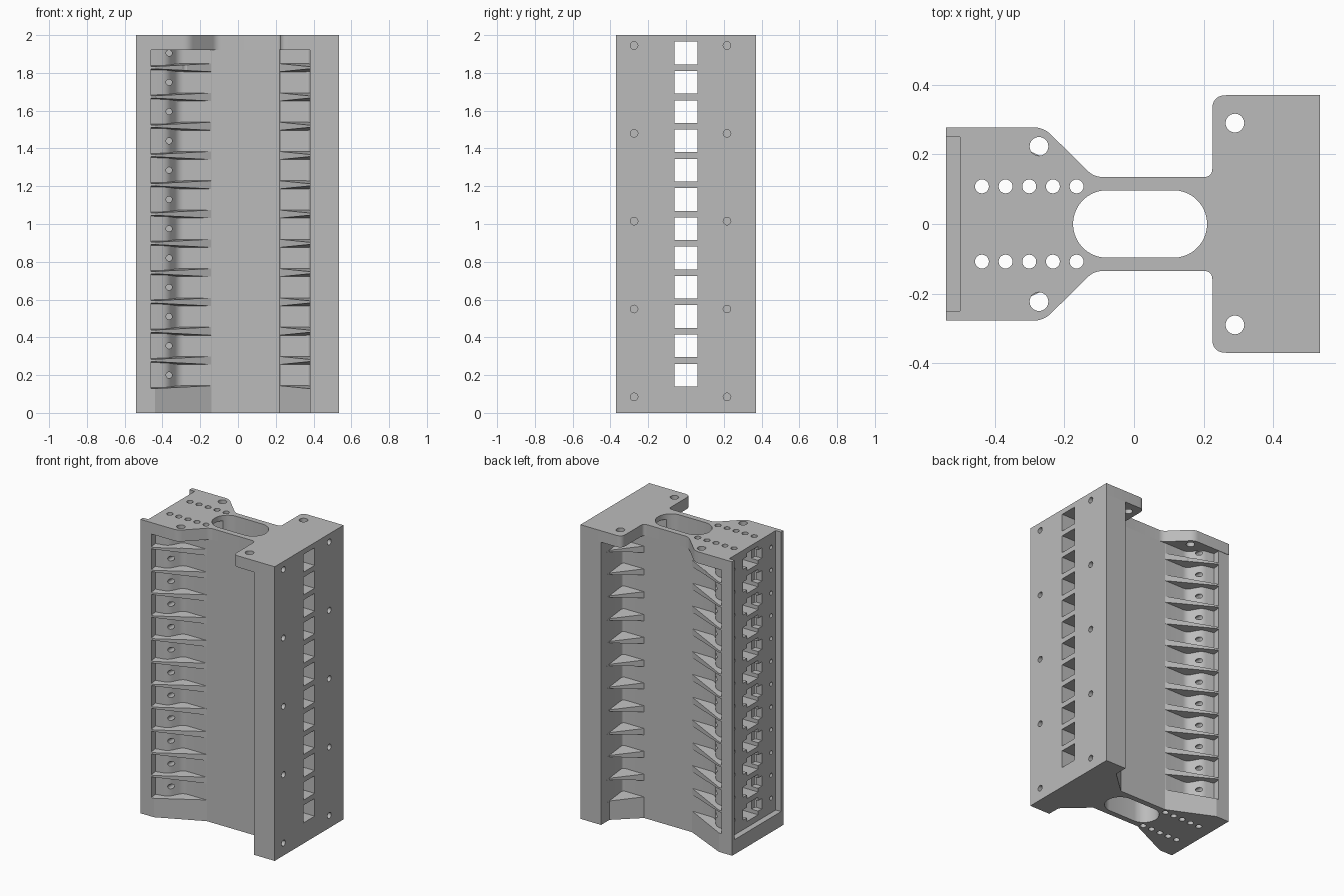
import bpy, bmesh, math
from mathutils import Vector

if "Cube" in bpy.data.objects:
    bpy.data.objects.remove(bpy.data.objects["Cube"])

grey = bpy.data.materials.new("plain_grey")
grey.use_nodes = True
grey.diffuse_color = (0.5, 0.5, 0.5, 1)
grey.node_tree.nodes["Principled BSDF"].inputs["Base Color"].default_value = (0.5, 0.5, 0.5, 1)

CELLS = [0.2 + 0.155 * i for i in range(12)]
CAP_Z = 1.922


def prism(bm, pts, lo, hi, axis="z"):
    """Extrude a 2D outline along an axis."""
    def place(a, b, h):
        return {"x": (h, a, b), "y": (a, h, b), "z": (a, b, h)}[axis]
    low = [bm.verts.new(place(a, b, lo)) for a, b in pts]
    high = [bm.verts.new(place(a, b, hi)) for a, b in pts]
    n = len(pts)
    bm.faces.new(low)
    bm.faces.new(high)
    for i in range(n):
        j = (i + 1) % n
        bm.faces.new((low[i], low[j], high[j], high[i]))
    return low, high


def rect(a, b, w, h):
    return [(a - w, b - h), (a + w, b - h), (a + w, b + h), (a - w, b + h)]


def circle(a, b, r, n=24):
    return [(a + r * math.cos(math.tau * i / n), b + r * math.sin(math.tau * i / n)) for i in range(n)]


def rounded(pts):
    """Round corners given as (x, y, radius)."""
    out = []
    for i, (x, y, r) in enumerate(pts):
        p = Vector((x, y))
        if not r:
            out.append((x, y))
            continue
        a = (Vector(pts[i - 1][:2]) - p).normalized() * r
        b = (Vector(pts[(i + 1) % len(pts)][:2]) - p).normalized() * r
        for k in range(7):
            t = k / 6
            q = p + a * (1 - t) ** 2 + b * t ** 2
            out.append((q.x, q.y))
    return out


def finish(bm, name):
    bmesh.ops.recalc_face_normals(bm, faces=bm.faces)
    mesh = bpy.data.meshes.new(name)
    bm.to_mesh(mesh)
    bm.free()
    mesh.materials.append(grey)
    obj = bpy.data.objects.new(name, mesh)
    bpy.context.collection.objects.link(obj)
    return obj


def symmetric(half):
    return half + [(p[0], -p[1], *p[2:]) for p in reversed(half)]


# Column: thick side plate, web and tapered flange
bm = bmesh.new()
prism(bm, symmetric([(0.535, 0.37), (0.38, 0.37), (0.38, 0.28), (0.22, 0.135),
                     (-0.14, 0.135), (-0.44, 0.275), (-0.54, 0.275)]), 0, CAP_Z)
column = finish(bm, "column")

# Cap: top plate with rounded shoulders
bm = bmesh.new()
prism(bm, rounded(symmetric([(0.535, 0.37, 0), (0.225, 0.37, 0.04), (0.225, 0.135, 0.025),
                             (-0.115, 0.135, 0.025), (-0.26, 0.278, 0.03), (-0.54, 0.278, 0)])), CAP_Z, 2)
cap = finish(bm, "cap")

cutters = []

# Central slot and vertical holes
bm = bmesh.new()
slot = [(0.0175 + math.copysign(0.0955, math.cos(a)) + 0.097 * math.cos(a), 0.097 * math.sin(a))
        for a in [math.tau * (i + 0.5) / 48 for i in range(48)]]
prism(bm, slot, -0.1, 2.1)
for s in (-1, 1):
    for i in range(5):
        if i < 4:
            prism(bm, circle(-0.437 + 0.068 * i, s * 0.108, 0.02), -0.1, 2.1)
    prism(bm, circle(0.29, s * 0.29, 0.027), 1.8, 2.1)
    prism(bm, circle(-0.273, s * 0.223, 0.027), 1.8, 2.1)
cutters.append(finish(bm, "vertical_hole_cutter"))

# Innermost small holes, next to the slot
bm = bmesh.new()
for s in (-1, 1):
    prism(bm, circle(-0.165, s * 0.108, 0.02), -0.1, 2.1)
cutters.append(finish(bm, "inner_hole_cutter"))

# Recess in the narrow side and blind screw holes in the thick plate
bm = bmesh.new()
prism(bm, rect(0, 1.1, 0.25, 1.0), -0.6, -0.5, "x")
for y in (-0.275, 0.217):
    for i in range(5):
        prism(bm, circle(y, 0.085 + 0.465 * i, 0.02), 0.45, 0.6, "x")
cutters.append(finish(bm, "side_cutter"))

# Square windows through the whole width
bm = bmesh.new()
for z in CELLS:
    prism(bm, rect(0, z, 0.06, 0.06), -0.7, 0.7, "x")
cutters.append(finish(bm, "window_cutter"))

# Shallow notches and pin holes beside the windows
bm = bmesh.new()
for z in CELLS:
    prism(bm, rect(0, z, 0.1, 0.035), -0.52, -0.45, "x")
    for s in (-1, 1):
        prism(bm, circle(s * 0.2, z, 0.014, 12), -0.52, -0.46, "x")
cutters.append(finish(bm, "notch_cutter"))

# Cells that leave tapered ribs on both flanks
LEFT_CELL = [(-0.12, 0.136, 0), (-0.315, 0.136, 0.03), (-0.375, 0.215, 0.03),
             (-0.46, 0.23, 0), (-0.46, 0.31, 0), (-0.12, 0.31, 0)]
RIGHT_CELL = [(0.2, 0.136, 0), (0.381, 0.136, 0.02), (0.381, 0.31, 0), (0.2, 0.31, 0)]
bm = bmesh.new()
for z in CELLS:
    for s in (-1, 1):
        for outline in (LEFT_CELL, RIGHT_CELL):
            pts = [(x, s * y) for x, y in rounded(outline)]
            for verts, d in zip(prism(bm, pts, 0, 0), (-1, 1)):
                for v in verts:
                    v.co.z = min(z + d * (0.056 + 0.11 * (abs(v.co.y) - 0.136)), CAP_Z)
cutters.append(finish(bm, "cell_cutter"))

# Small cross holes in each cell
bm = bmesh.new()
for z in CELLS:
    for s in (-1, 1):
        prism(bm, circle(-0.365, z, 0.016, 16), s * 0.14, s * 0.3, "y")
cutters.append(finish(bm, "cross_hole_cutter"))

# Apply every cut, then remove the cutters
for obj in (column, cap):
    bpy.ops.object.select_all(action="DESELECT")
    obj.select_set(True)
    bpy.context.view_layer.objects.active = obj
    for cutter in cutters:
        if obj is cap and cutter.name in ("cell_cutter", "cross_hole_cutter"):
            continue
        mod = obj.modifiers.new(cutter.name, "BOOLEAN")
        mod.operation = "DIFFERENCE"
        mod.solver = "EXACT"
        mod.object = cutter
        bpy.ops.object.modifier_apply(modifier=mod.name)
    bpy.ops.object.shade_smooth_by_angle(angle=math.radians(25))
for cutter in cutters:
    bpy.data.objects.remove(cutter)
